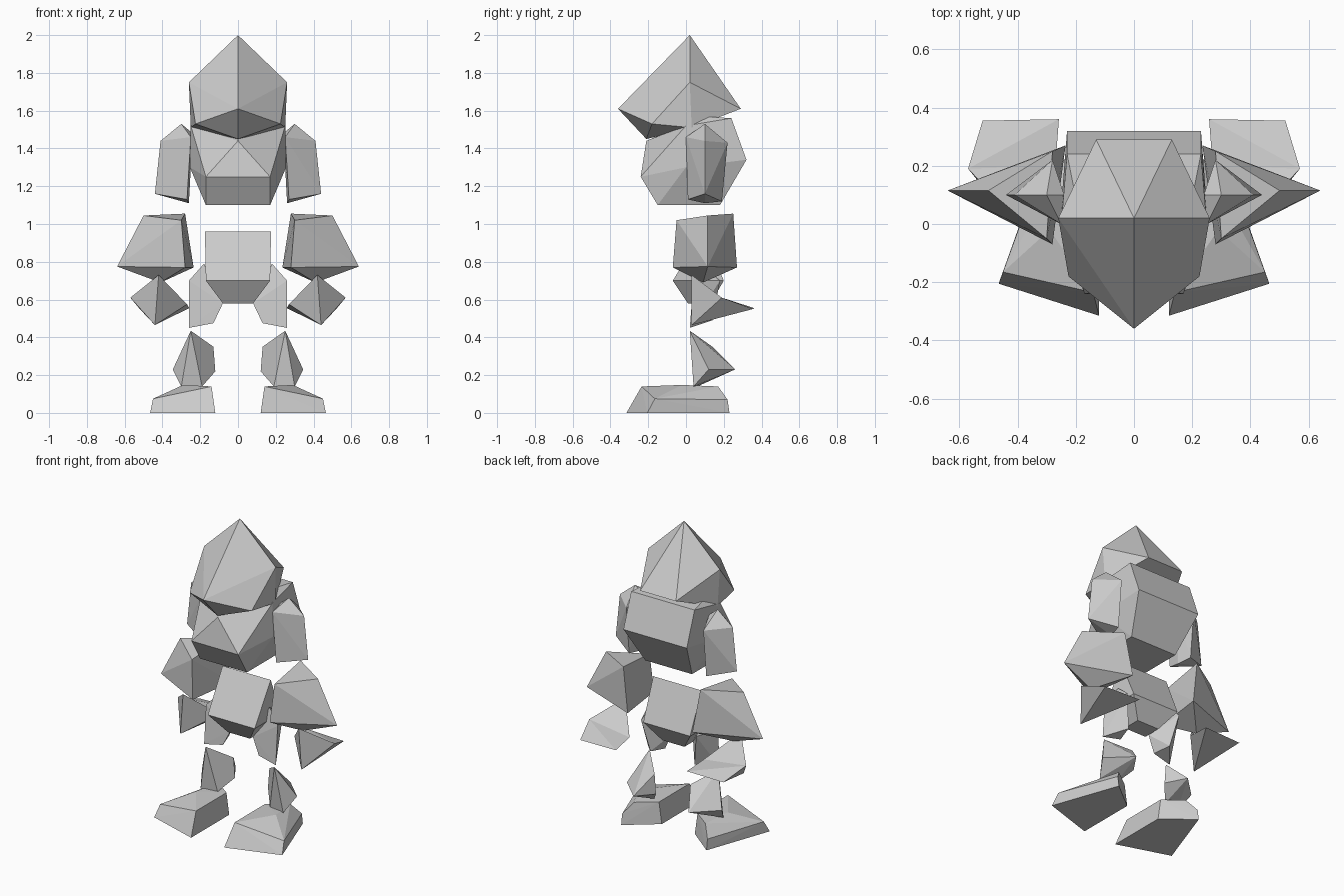
import bpy
import bmesh
import math

default_cube = bpy.data.objects.get("Cube")
if default_cube:
    bpy.data.objects.remove(default_cube, do_unlink=True)

# Single stone colour
stone = bpy.data.materials.new("stone_grey")
stone.use_nodes = True
stone_colour = (0.6, 0.6, 0.6, 1)
stone.diffuse_color = stone_colour
stone.node_tree.nodes["Principled BSDF"].inputs["Base Color"].default_value = stone_colour


def add_hull(bm, points):
    """Add one faceted convex block spanned by its corner points."""
    verts = [bm.verts.new(point) for point in points]
    result = bmesh.ops.convex_hull(bm, input=verts)
    unused = [item for item in result["geom_interior"] + result["geom_unused"]
              if isinstance(item, bmesh.types.BMVert)]
    bmesh.ops.delete(bm, geom=list(set(unused)), context="VERTS")


def make_part(name, *blocks):
    """Create a flat-shaded object from one or more convex blocks."""
    bm = bmesh.new()
    for points in blocks:
        add_hull(bm, points)
    bmesh.ops.dissolve_limit(bm, angle_limit=math.radians(1),
                             verts=bm.verts, edges=bm.edges)
    bmesh.ops.recalc_face_normals(bm, faces=bm.faces)
    mesh = bpy.data.meshes.new(name)
    bm.to_mesh(mesh)
    bm.free()
    mesh.materials.append(stone)
    part = bpy.data.objects.new(name, mesh)
    bpy.context.collection.objects.link(part)
    return part


def mirrored(points):
    return [(-x, y, z) for x, y, z in points]


def make_centre(name, half, middle=()):
    """A symmetric block from its left corners and centreline corners."""
    make_part(name, half + mirrored(half) + list(middle))


def make_pair(name, *blocks):
    """The same limb block on the left and the right."""
    make_part("left_" + name, *blocks)
    make_part("right_" + name, *[mirrored(block) for block in blocks])


# Head: pointed crown with a beak-like brow
make_centre("head",
            half=[(.26, .02, 1.75), (.225, -.18, 1.53),
                  (.25, .03, 1.51), (.13, .29, 1.61)],
            middle=[(0, .02, 2), (0, -.36, 1.61), (0, -.21, 1.45)])

# Torso: faceted chest with a boxy back
make_centre("torso",
            half=[(.17, -.24, 1.25), (.17, -.15, 1.1), (.17, .18, 1.1),
                  (.25, 0, 1.52), (.255, 0, 1.3), (.23, .32, 1.34),
                  (.23, .24, 1.56), (.2, .09, 1.57)],
            middle=[(0, -.21, 1.44)])

# Pelvis: roof-shaped wedge over a narrow base
make_centre("pelvis",
            half=[(.175, .09, .96), (.17, -.07, .7), (.17, .2, .7),
                  (.08, .01, .58), (.08, .13, .58)])

# Arms
make_pair("upper_arm",
          [(.3, .1, 1.53), (.41, .1, 1.44), (.44, .1, 1.16),
           (.25, 0, 1.46), (.27, .01, 1.13), (.28, .22, 1.43),
           (.28, .19, 1.12), (.24, .1, 1.48), (.26, .1, 1.11)])

make_pair("forearm",
          [(.5, .115, 1.045), (.3, -.05, 1.02), (.28, .25, 1.055),
           (.64, .115, .775), (.28, -.07, .77), (.235, .27, .77),
           (.41, .09, .69)])

# Hands: a raised knuckle wedge and a thin back plate
knuckle_low = (.44, .03, .465)
outer, inner = (.57, .19, .61), (.27, .2, .575)
make_pair("hand",
          [knuckle_low, (.42, .03, .73), outer, inner],
          [knuckle_low, outer, inner, (.52, .355, .55), (.258, .36, .555)])

# Legs
make_pair("thigh",
          [(.26, .02, .45), (.13, .03, .475), (.08, .04, .58),
           (.26, .04, .7), (.18, .07, .79), (.16, .14, .49),
           (.2, .18, .7)])

make_pair("shin",
          [(.25, .02, .435), (.13, .14, .35), (.12, .14, .22),
           (.345, .12, .23), (.2, .26, .23), (.3, .04, .14),
           (.19, .06, .14)])

# Feet: splayed wedges, taller on the inner side
make_pair("foot",
          [(.12, -.315, 0), (.465, -.205, 0), (.31, .23, 0), (.12, .08, 0),
           (.14, -.235, .14), (.45, -.165, .075), (.31, .22, .07),
           (.14, .08, .14), (.26, .17, .14), (.29, -.02, .148)])
